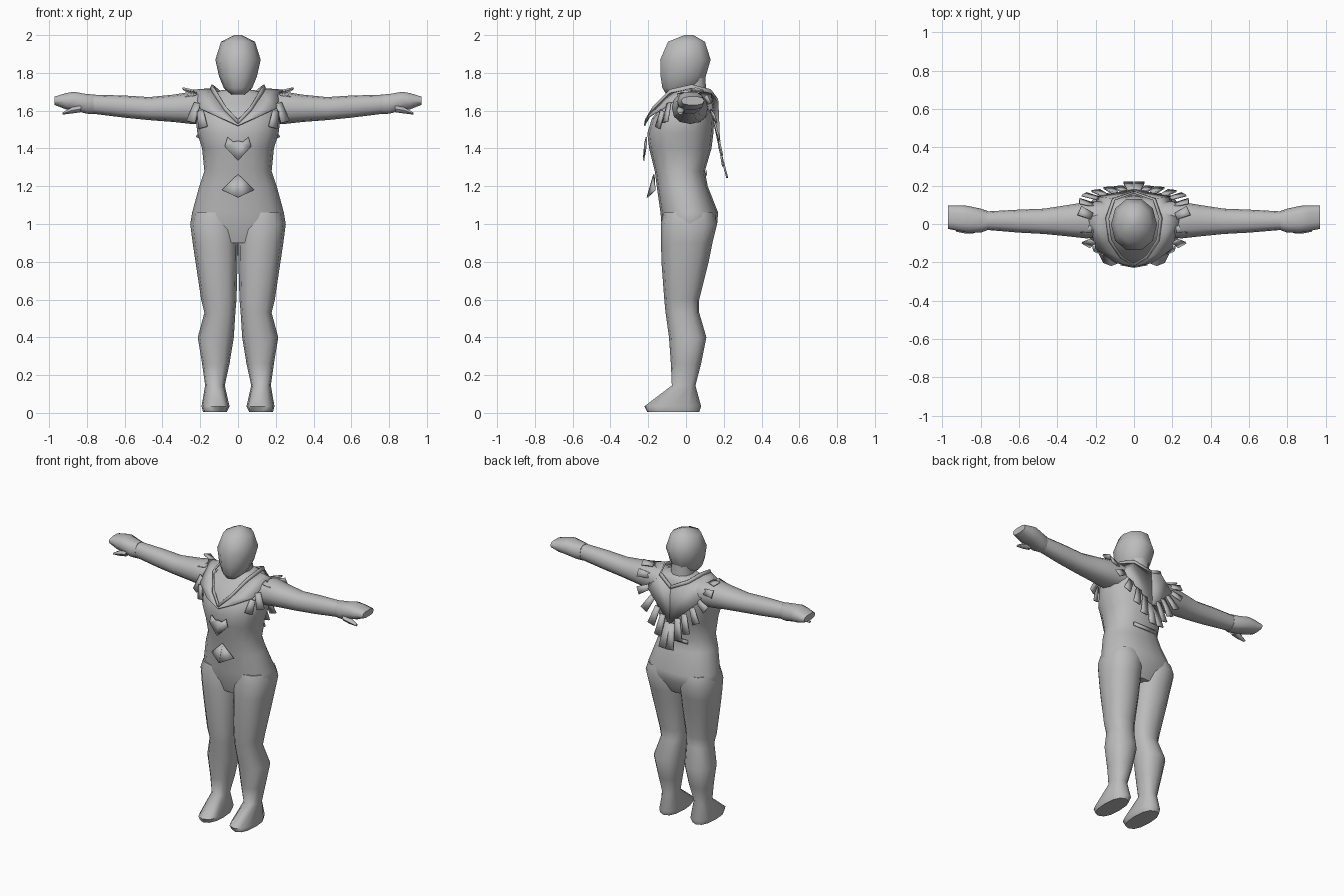
import bpy, bmesh, math
from mathutils import Vector

grey = bpy.data.materials.new("plain grey")
grey.diffuse_color = (0.5, 0.5, 0.5, 1)


def finish(name, bm, mirror=False, angle=60, thick=0):
    bmesh.ops.recalc_face_normals(bm, faces=bm.faces)
    me = bpy.data.meshes.new(name)
    bm.to_mesh(me)
    bm.free()
    ob = bpy.data.objects.new(name, me)
    bpy.context.collection.objects.link(ob)
    me.materials.append(grey)
    if thick:
        m = ob.modifiers.new("thickness", 'SOLIDIFY')
        m.thickness, m.offset = thick, 0
    if mirror:
        ob.modifiers.new("mirror", 'MIRROR')
    bpy.ops.object.select_all(action='DESELECT')
    ob.select_set(True)
    bpy.context.view_layer.objects.active = ob
    bpy.ops.object.shade_smooth_by_angle(angle=math.radians(angle))
    return ob


def loft(name, axis, rings, n=12, power=2.3, mirror=False):
    """Rounded rings (position, a0, a1, b0, b1) joined along the x or z axis."""
    bm = bmesh.new()
    loops = []
    for t, a0, a1, b0, b1 in rings:
        loop = []
        for i in range(n):
            w = 2 * math.pi * i / n
            c, s = math.cos(w), math.sin(w)
            a = (a0 + a1) / 2 + (a1 - a0) / 2 * math.copysign(abs(c) ** (2 / power), c)
            b = (b0 + b1) / 2 + (b1 - b0) / 2 * math.copysign(abs(s) ** (2 / power), s)
            loop.append(bm.verts.new((a, b, t) if axis == 'z' else (t, a, b)))
        loops.append(loop)
    for lo, hi in zip(loops, loops[1:]):
        for i in range(n):
            j = (i + 1) % n
            bm.faces.new((lo[i], lo[j], hi[j], hi[i]))
    bm.faces.new(loops[0])
    bm.faces.new(loops[-1])
    return finish(name, bm, mirror)


def tab(bm, start, end, w0, w1, out):
    """Flat tapered strip from start to end, facing the out direction."""
    p, q = Vector(start), Vector(end)
    side = (q - p).cross(Vector(out)).normalized()
    bm.faces.new([bm.verts.new(v) for v in
                  (p - side * w0, p + side * w0, q + side * w1, q - side * w1)])


# Torso, from hips to neck
loft("torso", 'z', [
    (0.90, -.20, .20, -.10, .11), (1.00, -.253, .253, -.13, .165),
    (1.06, -.243, .243, -.135, .17), (1.20, -.205, .205, -.155, .115),
    (1.28, -.178, .178, -.165, .10), (1.40, -.19, .19, -.195, .135),
    (1.48, -.215, .215, -.205, .145), (1.56, -.225, .225, -.18, .15),
    (1.64, -.205, .205, -.11, .145), (1.69, -.15, .15, -.05, .13),
    (1.71, -.08, .08, -.04, .11)], n=16)

# Neck and head
loft("neck", 'z', [(1.62, -.09, .09, -.06, .12), (1.70, -.07, .07, -.055, .11),
                   (1.80, -.07, .07, -.05, .105)], n=10)
loft("head", 'z', [
    (1.685, -.035, .035, -.105, -.03), (1.72, -.075, .075, -.13, .075),
    (1.78, -.10, .10, -.14, .11), (1.87, -.12, .12, -.143, .137),
    (1.965, -.09, .09, -.10, .105), (2.0, -.02, .02, -.01, .04)], n=10, power=2.1)

# Legs with feet
loft("leg", 'z', [
    (.005, .06, .185, -.205, .07), (.035, .045, .193, -.22, .08),
    (.145, .07, .174, -.075, .05), (.26, .045, .19, -.08, .08),
    (.40, .022, .213, -.09, .108), (.53, .014, .178, -.108, .07),
    (.60, .008, .195, -.115, .07), (.80, .002, .225, -.13, .12),
    (.90, 0, .24, -.132, .14), (1.00, 0, .253, -.133, .165),
    (1.06, .01, .235, -.12, .15)], power=2.4, mirror=True)

# Arms, hands and thumbs
loft("arm", 'x', [
    (.14, -.07, .12, 1.53, 1.69), (.25, -.075, .115, 1.53, 1.70),
    (.34, -.065, .10, 1.54, 1.685), (.47, -.052, .08, 1.55, 1.672),
    (.60, -.045, .075, 1.563, 1.68), (.78, -.03, .065, 1.585, 1.685)], mirror=True)
loft("hand", 'x', [
    (.765, -.032, .068, 1.58, 1.688), (.80, -.045, .08, 1.582, 1.69),
    (.87, -.045, .095, 1.60, 1.702), (.91, -.038, .097, 1.605, 1.695),
    (.972, -.025, .097, 1.63, 1.675)], n=10, power=2.6, mirror=True)
loft("thumb", 'x', [(.83, -.048, 0, 1.59, 1.63), (.88, -.05, -.01, 1.583, 1.62),
                    (.93, -.04, -.02, 1.578, 1.59)], n=6, mirror=True)

# Short cape: a sheet between the neck opening and the outer hem
inner = [(0, -.217, 1.53), (.07, -.175, 1.60), (.13, -.085, 1.69),
         (.145, .03, 1.715), (.11, .13, 1.69), (0, .168, 1.64)]
outer = [(0, -.22, 1.52), (.10, -.20, 1.565), (.20, -.125, 1.61),
         (.235, .02, 1.708), (.19, .14, 1.58), (0, .178, 1.40)]
bm = bmesh.new()
a = [bm.verts.new(v) for v in inner]
b = [bm.verts.new(v) for v in outer]
for i in range(5):
    bm.faces.new((a[i], a[i + 1], b[i + 1], b[i]))
finish("cape", bm, True, thick=.008)

# Raised band around the neck opening
bm = bmesh.new()
lo = [bm.verts.new(v) for v in inner]
hi = [bm.verts.new((v[0] * .93, v[1] * .98, v[2] + .022)) for v in inner]
for i in range(5):
    bm.faces.new((lo[i], lo[i + 1], hi[i + 1], hi[i]))
finish("neck_band", bm, True, thick=.01)

# Loose tabs hanging from the hem: front, shoulder and back
bm = bmesh.new()
for s, e, out in [
        ((.20, -.125, 1.60), (.185, -.15, 1.51), (.5, -1, .2)),
        ((.215, -.09, 1.64), (.25, -.11, 1.54), (.5, -1, .3)),
        ((.22, -.03, 1.69), (.275, -.02, 1.675), (0, -.2, 1)),
        ((.22, .04, 1.70), (.285, .07, 1.712), (0, .3, 1)),
        ((.21, .10, 1.65), (.285, .12, 1.66), (0, 1, .5)),
        ((.19, .135, 1.59), (.26, .155, 1.555), (0, 1, .3)),
        ((.15, .15, 1.54), (.20, .175, 1.45), (0, 1, .2)),
        ((.10, .165, 1.49), (.135, .19, 1.37), (0, 1, .2)),
        ((.055, .172, 1.45), (.08, .195, 1.31), (0, 1, .2)),
        ((.018, .175, 1.41), (.03, .218, 1.245), (0, 1, .2))]:
    tab(bm, s, e, .018, .026, out)
finish("cape_tabs", bm, True, thick=.01)

# Chest pendant and belt buckle, thin pointed plates
for name, pts in [
        ("chest_pendant", [(0, -.225, 1.335), (.07, -.212, 1.41), (.055, -.21, 1.46),
                           (.025, -.214, 1.435), (0, -.216, 1.44)]),
        ("belt_buckle", [(0, -.205, 1.14), (.085, -.165, 1.18), (0, -.17, 1.262)])]:
    bm = bmesh.new()
    bm.faces.new([bm.verts.new(p) for p in pts])
    finish(name, bm, True, thick=.008)

# Narrow strap across the back of the waist
bm = bmesh.new()
tab(bm, (-.09, .108, 1.27), (.09, .108, 1.27), .012, .012, (0, 1, 0))
finish("back_strap", bm, thick=.008)
